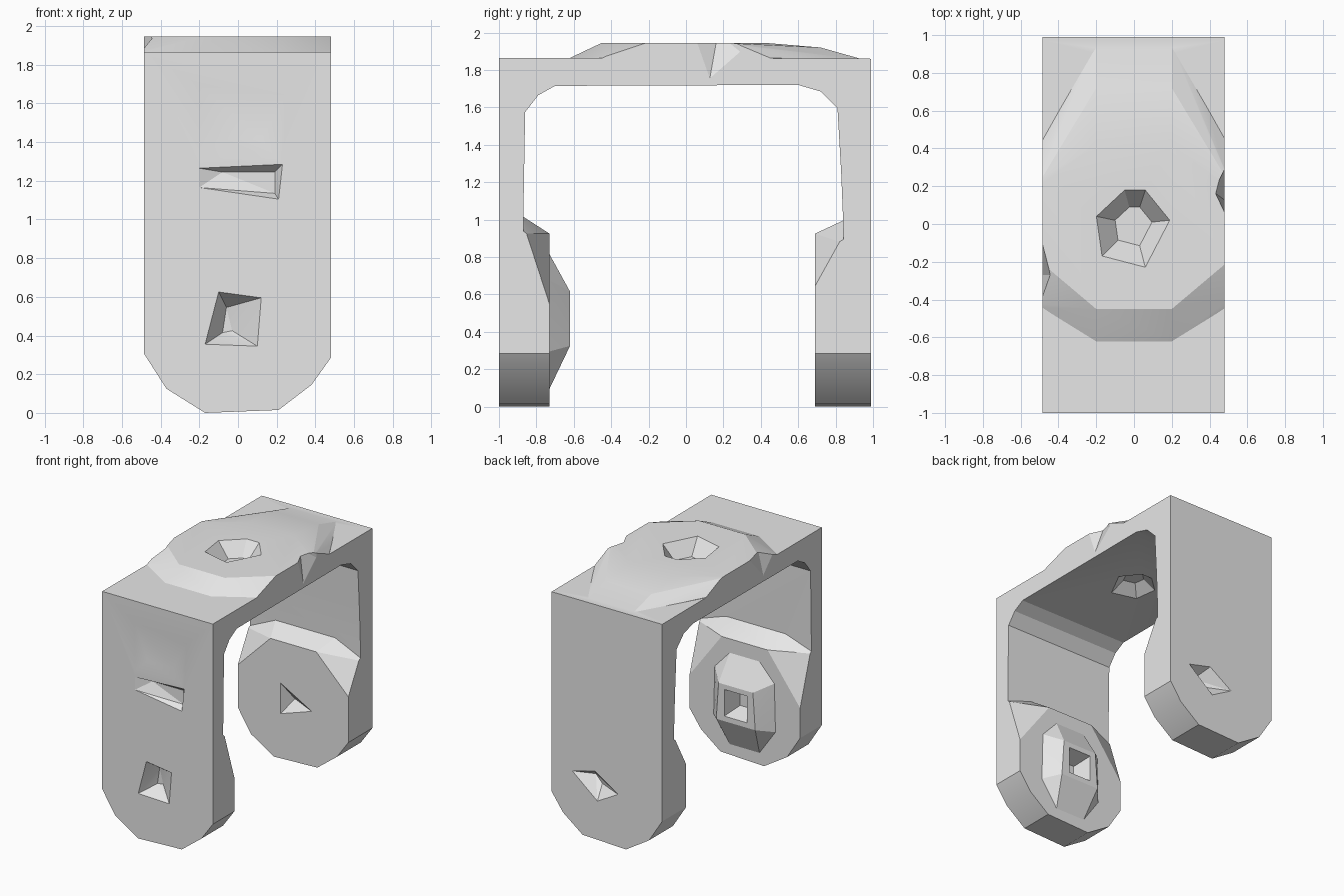
import bpy, bmesh, math
from mathutils import Vector

cube = bpy.data.objects.get("Cube")
if cube:
    bpy.data.objects.remove(cube, do_unlink=True)

grey = bpy.data.materials.new("plain_grey")
grey.use_nodes = True
grey.diffuse_color = (0.8, 0.8, 0.8, 1)
grey.node_tree.nodes["Principled BSDF"].inputs["Base Color"].default_value = (0.8, 0.8, 0.8, 1)


def finish(bm, name):
    bmesh.ops.recalc_face_normals(bm, faces=bm.faces)
    mesh = bpy.data.meshes.new(name)
    bm.to_mesh(mesh)
    bm.free()
    mesh.materials.append(grey)
    obj = bpy.data.objects.new(name, mesh)
    bpy.context.collection.objects.link(obj)
    return obj


def prism(name, points, sweep):
    """Extrude a closed outline along a vector."""
    bm = bmesh.new()
    face = bm.faces.new([bm.verts.new(p) for p in points])
    grown = bmesh.ops.extrude_face_region(bm, geom=[face])["geom"]
    verts = [g for g in grown if isinstance(g, bmesh.types.BMVert)]
    bmesh.ops.translate(bm, verts=verts, vec=Vector(sweep))
    return finish(bm, name)


def hull(name, points):
    """Faceted solid around a few corner points."""
    bm = bmesh.new()
    for p in points:
        bm.verts.new(p)
    result = bmesh.ops.convex_hull(bm, input=bm.verts)
    loose = [v for v in bm.verts if not v.link_faces]
    bmesh.ops.delete(bm, geom=loose, context='VERTS')
    bmesh.ops.dissolve_limit(bm, angle_limit=0.01, verts=bm.verts, edges=bm.edges)
    return finish(bm, name)


def mirrored(points):
    return [(s * x, y, z) for x, y, z in points for s in (-1, 1)]


def combine(target, other, operation):
    mod = target.modifiers.new(operation.lower(), 'BOOLEAN')
    mod.operation, mod.solver, mod.object = operation, 'EXACT', other
    bpy.context.view_layer.objects.active = target
    bpy.ops.object.modifier_apply(modifier=mod.name)
    bpy.data.objects.remove(other, do_unlink=True)


# Arch: side profile swept across the width
arch = [(-1, -.1), (-1, 1.87), (.99, 1.865), (.99, -.1), (.86, -.1), (.84, 1.0),
        (.83, 1.25), (.81, 1.6), (.72, 1.69), (.6, 1.725), (-.7, 1.72),
        (-.79, 1.67), (-.86, 1.58), (-.87, 1.0), (-.87, -.1)]
bracket = prism("bracket", [(-.55, y, z) for y, z in arch], (1.1, 0, 0))

# Raised pad on the top
combine(bracket, hull("top_pad", mirrored([
    (.52, -.18, 1.95), (.2, -.45, 1.95), (.52, .19, 1.95), (.2, .42, 1.95),
    (.2, .72, 1.925), (.52, -.42, 1.87), (.2, -.63, 1.865), (.52, .38, 1.87),
    (.2, .95, 1.86), (.52, -.4, 1.8), (.52, .38, 1.8), (.2, -.6, 1.8), (.2, .9, 1.8)])), 'UNION')

# Round bosses inside the legs, with a knob on the front one
combine(bracket, hull("back_boss", mirrored([
    (.2, .69, .93), (.52, .69, .61), (.52, .69, -.15),
    (.26, .84, 1.0), (.52, .84, .88), (.52, .93, .85), (.26, .93, 1.0), (.52, .93, -.15)])), 'UNION')
combine(bracket, hull("front_boss", mirrored([
    (.2, -.73, .93), (.52, -.73, .5), (.52, -.73, -.15),
    (.26, -.87, 1.02), (.52, -.87, .93), (.26, -.94, 1.02), (.52, -.94, .93),
    (.52, -.94, -.15)])), 'UNION')
combine(bracket, hull("front_knob", mirrored([
    (.26, -.73, .68), (.13, -.73, .82), (.27, -.73, .3), (.13, -.73, .1),
    (.15, -.62, .62), (.17, -.62, .33), (.24, -.8, .68), (.13, -.8, .8),
    (.24, -.8, .3), (.13, -.8, .14)])), 'UNION')

# Trim the width and the rounded leg ends
trim = [(-.485, 2.2), (-.485, .31), (-.37, .13), (-.17, .005), (.21, .02),
        (.38, .15), (.48, .29), (.48, 2.2)]
combine(bracket, prism("outline", [(x, -1.2, z) for x, z in trim], (0, 2.4, 0)), 'INTERSECT')


def cut(name, points):
    combine(bracket, hull(name, points), 'DIFFERENCE')


# Recess in the top and a shallower one beneath it
rim = [(-.2, .04), (-.05, .18), (.06, .18), (.19, .02), (.06, -.23), (-.17, -.17)]
cut("top_recess", [(x, y, 1.951 + h) for x, y in rim for h in (0, .05)]
    + [(x * .5, y * .5, 1.84) for x, y in rim])
cut("under_recess", [(x * .9, y * .9, 1.715 - h) for x, y in rim for h in (0, .05)]
    + [(x * .4, y * .4, 1.79) for x, y in rim])

# Pits in the outer faces of the legs
pit = [(-.1, .63), (.12, .6), (.1, .35), (-.17, .36)]
cut("front_pit", [(x, y, z) for x, z in pit for y in (-1, -1.05)]
    + [(-.06, -.89, .55), (-.08, -.89, .42), (-.03, -.89, .43)])
slot = [(-.2, 1.27), (.23, 1.29), (.21, 1.11), (-.2, 1.17)]
cut("front_slot", [(x, y, z) for x, z in slot for y in (-1, -1.05)]
    + [(-.08, -.95, 1.25), (.19, -.95, 1.25), (.19, -.95, 1.14)])
dent = [(-.2, 1.32), (.2, 1.32), (.25, 1.65), (-.2, 1.7)]
cut("front_dent", [(x, y, z) for x, z in dent for y in (-1, -1.05)]
    + [(-.1, -.98, 1.42), (.12, -.98, 1.42)])
back_pit = [(.3, .5), (.1, .55), (-.1, .42), (.08, .32)]
cut("back_pit", [(x, y, z) for x, z in back_pit for y in (.99, 1.05)]
    + [(.17, .88, .47), (.1, .9, .42)])

# Socket in the knob and slit in the back boss
socket = [(-.1, .58), (.1, .58), (.1, .37), (-.1, .37)]
cut("knob_socket", [(x, y, z) for x, z in socket for y in (-.62, -.55)]
    + [(x * .6, -.76, .475 + (z - .475) * .6) for x, z in socket])
slit = [(-.11, .6), (.16, .45), (-.11, .36)]
cut("boss_slit", [(x, y, z) for x, z in slit for y in (.69, .65)] + [(-.05, .78, .46)])

# Chips along the top side edges
cut("right_chip", [(.42, .17, 2), (.5, 0, 2), (.5, .33, 2), (.5, .33, 1.87), (.49, .12, 1.72)])
cut("left_chip", [(-.43, -.27, 2), (-.5, 0, 2), (-.5, -.55, 2), (-.49, -.27, 1.75)])

# Rest on the ground and shade
for v in bracket.data.vertices:
    v.co.z -= .005
bpy.ops.object.select_all(action='DESELECT')
bracket.select_set(True)
bpy.context.view_layer.objects.active = bracket
bpy.ops.object.shade_smooth_by_angle(angle=math.radians(18))
